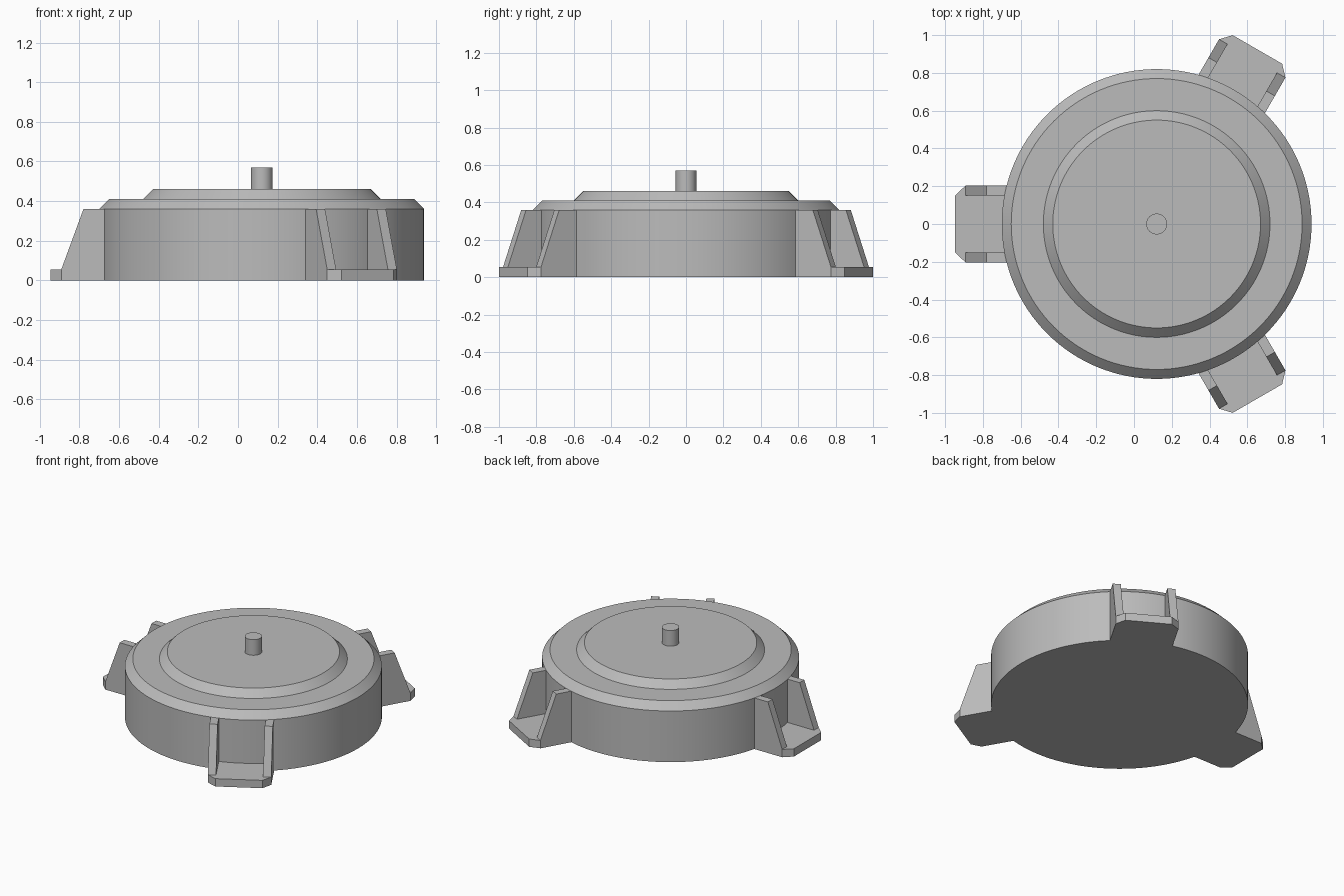
import bpy, bmesh
from math import pi, cos, sin
from mathutils import Matrix, Vector

cube = bpy.data.objects.get("Cube")
if cube:
    bpy.data.objects.remove(cube, do_unlink=True)

CENTRE = Vector((0.12, 0, 0))

grey = bpy.data.materials.new("plain grey")
grey.use_nodes = True
colour = (0.5, 0.5, 0.5, 1)
grey.diffuse_color = colour
grey.node_tree.nodes["Principled BSDF"].inputs["Base Color"].default_value = colour


def finish(name, bm, matrix, smooth=False):
    bmesh.ops.recalc_face_normals(bm, faces=bm.faces)
    mesh = bpy.data.meshes.new(name)
    bm.to_mesh(mesh)
    bm.free()
    mesh.materials.append(grey)
    obj = bpy.data.objects.new(name, mesh)
    obj.matrix_world = matrix
    bpy.context.collection.objects.link(obj)
    if smooth:
        bpy.ops.object.select_all(action='DESELECT')
        obj.select_set(True)
        bpy.context.view_layer.objects.active = obj
        bpy.ops.object.shade_smooth_by_angle(angle=pi / 6)
    return obj


def lathe(name, profile, segments):
    """Stack of rings (radius, height), capped at both ends."""
    bm = bmesh.new()
    rings = [[bm.verts.new((r * cos(2 * pi * i / segments), r * sin(2 * pi * i / segments), z))
              for i in range(segments)] for r, z in profile]
    for low, high in zip(rings, rings[1:]):
        for i in range(segments):
            j = (i + 1) % segments
            bm.faces.new((low[i], low[j], high[j], high[i]))
    bm.faces.new(rings[0])
    bm.faces.new(rings[-1])
    return finish(name, bm, Matrix.Translation(CENTRE), True)


def prism(name, outline, depth, matrix):
    """Extrude a closed outline of 3D points along a depth vector."""
    bm = bmesh.new()
    face = bm.faces.new([bm.verts.new(p) for p in outline])
    new = bmesh.ops.extrude_face_region(bm, geom=[face])["geom"]
    verts = [v for v in new if isinstance(v, bmesh.types.BMVert)]
    bmesh.ops.translate(bm, verts=verts, vec=depth)
    if not any(len(e.link_faces) == 2 for e in face.edges):
        bm.faces.new(face.verts)
    return finish(name, bm, matrix)


# Housing with stepped, bevelled lid
lathe("housing", [(0.82, 0), (0.82, 0.36), (0.77, 0.41), (0.6, 0.41), (0.55, 0.46)], 128)

# Central shaft
lathe("shaft", [(0.055, 0.44), (0.055, 0.57)], 48)

# Three mounting feet, each a chamfered plate with two sloping ribs
INNER, TIP, HALF, RIB, PLATE = 0.7, 1.067, 0.203, 0.052, 0.055
for n, angle in enumerate((pi / 3, pi, -pi / 3), 1):
    place = Matrix.Translation(CENTRE) @ Matrix.Rotation(angle, 4, 'Z')
    half_outline = [(INNER, HALF), (TIP - 0.055, HALF), (TIP, HALF - RIB)]
    outline = half_outline + [(x, -y) for x, y in reversed(half_outline)]
    prism(f"foot_plate_{n}", [(x, y, 0) for x, y in outline], (0, 0, PLATE), place)
    for side, y in (("left", HALF - RIB), ("right", -HALF)):
        rib = [(INNER, PLATE), (TIP - 0.055, PLATE), (0.9, 0.36), (INNER, 0.36)]
        prism(f"foot_rib_{side}_{n}", [(x, y, z) for x, z in rib], (0, RIB, 0), place)
